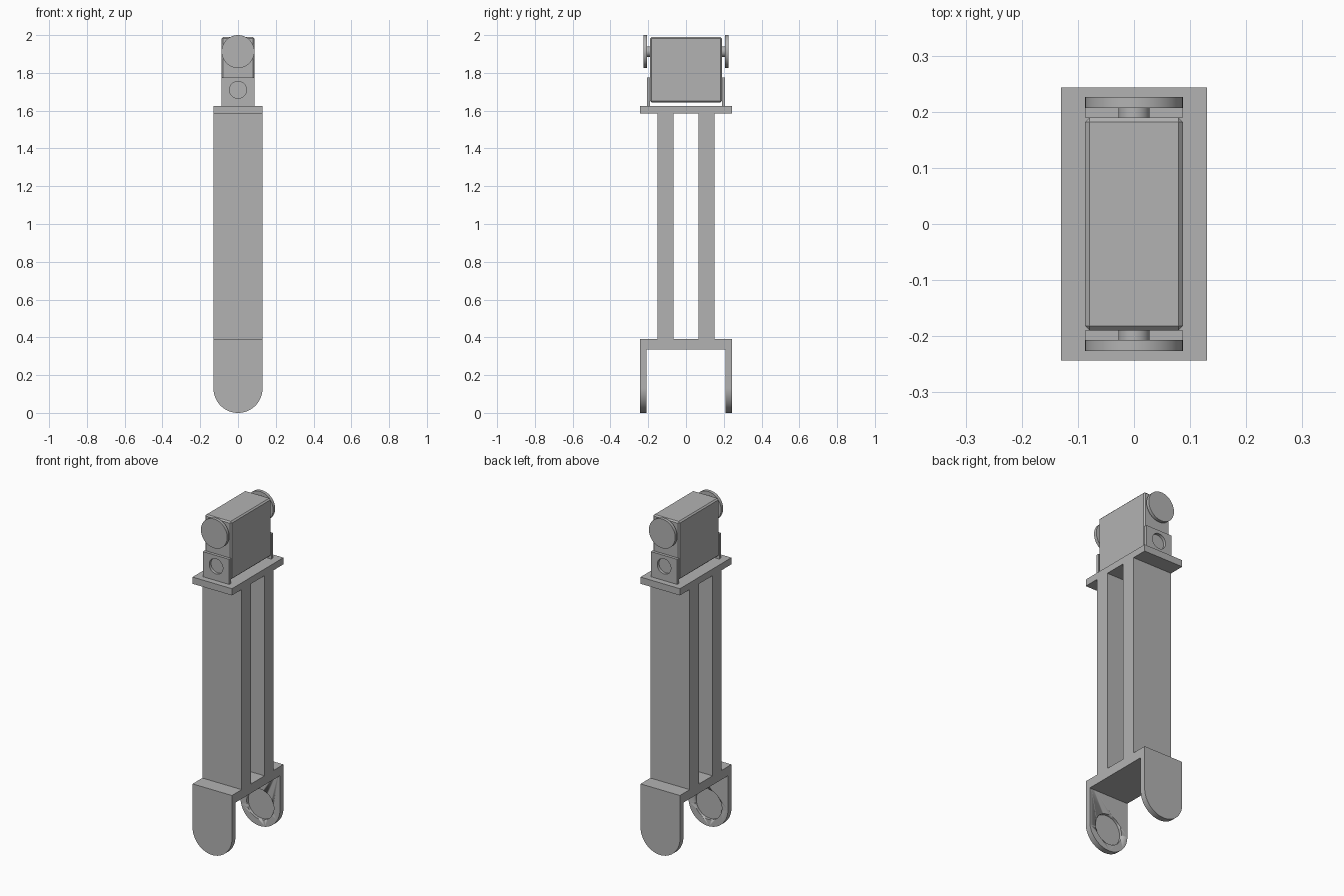
import bpy, bmesh
from math import pi, sin, cos

cube = bpy.data.objects.get("Cube")
if cube:
    bpy.data.objects.remove(cube, do_unlink=True)

grey = bpy.data.materials.new("plain_grey")
grey.use_nodes = True
colour = (0.45, 0.45, 0.45, 1)
grey.diffuse_color = colour
grey.node_tree.nodes["Principled BSDF"].inputs["Base Color"].default_value = colour


def finish(name, bm, smooth=False):
    bmesh.ops.recalc_face_normals(bm, faces=bm.faces)
    mesh = bpy.data.meshes.new(name)
    bm.to_mesh(mesh)
    bm.free()
    mesh.materials.append(grey)
    obj = bpy.data.objects.new(name, mesh)
    bpy.context.collection.objects.link(obj)
    if smooth:
        bpy.ops.object.select_all(action="DESELECT")
        obj.select_set(True)
        bpy.context.view_layer.objects.active = obj
        bpy.ops.object.shade_smooth_by_angle(angle=pi / 6)
    return obj


def prism(name, outline, y0, y1, smooth=False):
    """Extrude an x-z outline along y."""
    bm = bmesh.new()
    face = bm.faces.new([bm.verts.new((x, y0, z)) for x, z in outline])
    ext = bmesh.ops.extrude_face_region(bm, geom=[face])
    verts = [v for v in ext["geom"] if isinstance(v, bmesh.types.BMVert)]
    bmesh.ops.translate(bm, verts=verts, vec=(0, y1 - y0, 0))
    return finish(name, bm, smooth)


def box(name, half_x, y0, y1, z0, z1):
    return prism(name, [(-half_x, z0), (half_x, z0), (half_x, z1), (-half_x, z1)], y0, y1)


def arc(r, z, start=0, end=2 * pi, n=64):
    return [(r * cos(start + (end - start) * i / n), z + r * sin(start + (end - start) * i / n))
            for i in range(n + 1 if end - start < 2 * pi else n)]


def disc(name, r, z, y0, y1):
    return prism(name, arc(r, z), y0, y1, True)


def cut(obj, cutter):
    mod = obj.modifiers.new("cut", "BOOLEAN")
    mod.operation = "DIFFERENCE"
    mod.solver = "EXACT"
    mod.object = cutter
    cutter.hide_render = True
    cutter.hide_set(True)


W = 0.13          # half width of the link
MOTOR = 0.087     # half width of the motor
OUT, IN = 0.243, 0.21

# Link: end plates
box("top_plate", W, -OUT, OUT, 1.585, 1.625)
box("fork_bridge", W, -IN, IN, 0.335, 0.39)

# Motor block with softened edges
motor = box("motor_block", MOTOR, -0.19, 0.19, 1.643, 1.99)
bevel = motor.modifiers.new("edge", "BEVEL")
bevel.width = 0.008
bevel.segments = 1

# Parts that repeat at front and back
for side, s in (("front", -1), ("back", 1)):
    box(side + "_column", W, s * 0.065, s * 0.151, 0.39, 1.585)

    # Rounded fork ear with a round pocket on its inner face
    ear = prism(side + "_fork_ear", arc(W, W, pi, 2 * pi) + [(W, 0.39), (-W, 0.39)],
                s * IN, s * OUT, True)
    cut(ear, disc(side + "_pocket_cutter", 0.09, W, s * 0.19, s * 0.226))

    # Motor mounting tab with a round hole
    tab = box(side + "_motor_tab", MOTOR, s * 0.19, s * 0.207, 1.625, 1.775)
    cut(tab, disc(side + "_hole_cutter", 0.045, 1.71, s * 0.17, s * 0.25))

    # Output shaft and horn
    disc(side + "_motor_shaft", 0.028, 1.913, s * 0.185, s * 0.21)
    disc(side + "_motor_horn", MOTOR, 1.913, s * 0.207, s * 0.226)
